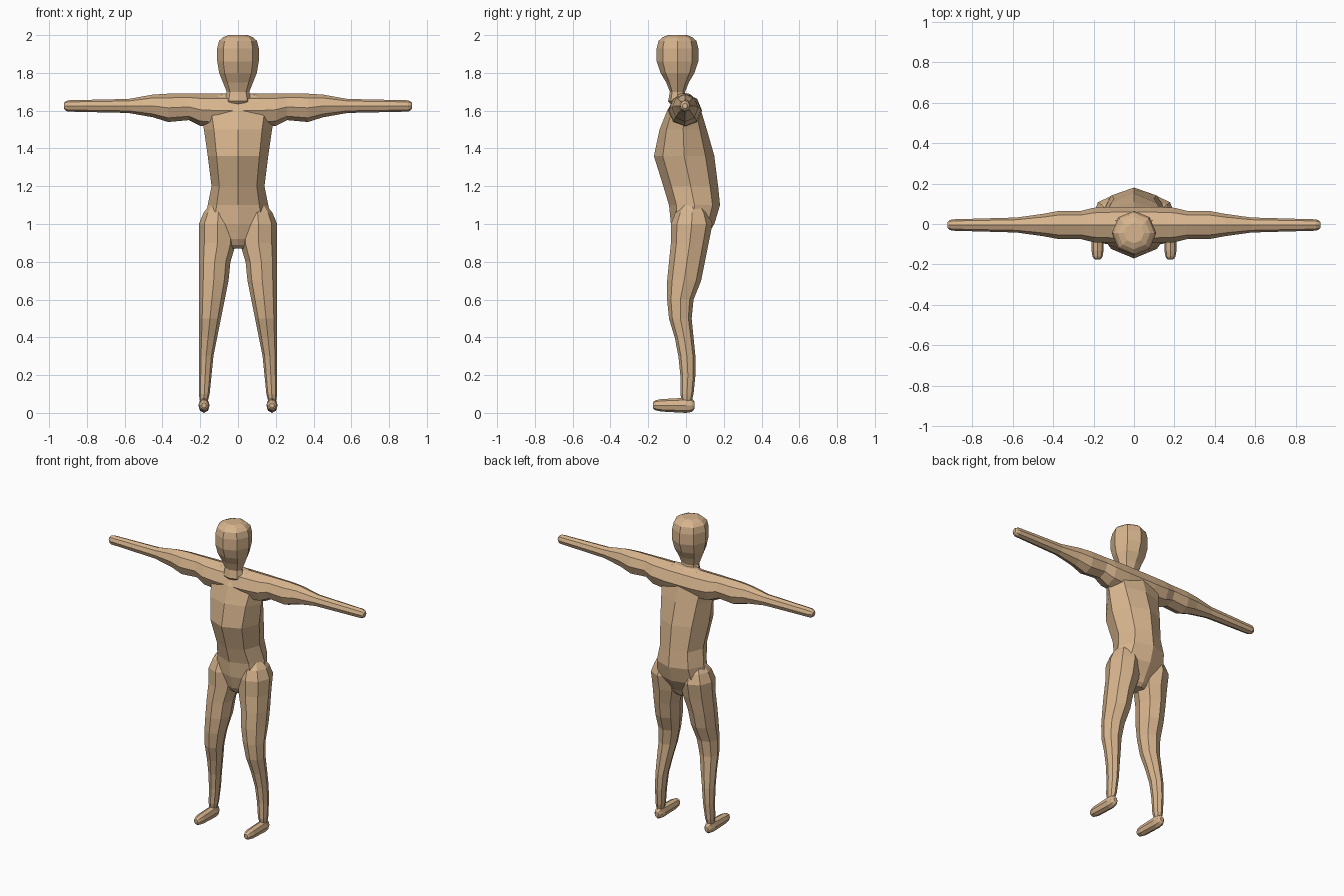
import bpy, bmesh, math
from mathutils import Vector

if "Cube" in bpy.data.objects:
    bpy.data.objects.remove(bpy.data.objects["Cube"])

TAN = (0.68, 0.46, 0.27, 1)
skin = bpy.data.materials.new("tan skin")
skin.use_nodes = True
skin.diffuse_color = TAN
skin.node_tree.nodes["Principled BSDF"].inputs["Base Color"].default_value = TAN


def octagon(bm, center, across, upward):
    """Add one eight-sided cross-section with two radius vectors."""
    angles = [corner * math.tau / 8 for corner in range(8)]
    return [bm.verts.new(center + across * math.cos(angle) + upward * math.sin(angle))
            for angle in angles]


def rounded(sections, start_dome, end_dome):
    """Extend both ends of a limb with shrinking sections."""
    axis = (sections[-1][0] - sections[0][0]).normalized()

    def dome(section, reach):
        center, across, upward = section
        return [(center + axis * reach * along, across * size, upward * size)
                for along, size in ((0.6, 0.8), (1, 0.5))]

    start = dome(sections[0], -start_dome)
    end = dome(sections[-1], end_dome)
    return start[::-1] + sections + end


def loft(name, sections, start_dome, end_dome):
    """Bridge the cross-sections into a closed, flat-faceted part."""
    bm = bmesh.new()
    loops = [octagon(bm, *section)
             for section in rounded(sections, start_dome, end_dome)]
    for lower, upper in zip(loops, loops[1:]):
        for corner in range(8):
            before = corner - 1
            bm.faces.new((lower[before], lower[corner], upper[corner], upper[before]))
    for loop in (loops[0], loops[-1]):
        middle = bm.verts.new(sum((vert.co for vert in loop), Vector()) / len(loop))
        for corner in range(8):
            bm.faces.new((loop[corner - 1], loop[corner], middle))
    bmesh.ops.recalc_face_normals(bm, faces=bm.faces)
    mesh = bpy.data.meshes.new(name)
    bm.to_mesh(mesh)
    bm.free()
    mesh.materials.append(skin)
    part = bpy.data.objects.new(name, mesh)
    bpy.context.collection.objects.link(part)
    return part


def upright(height, left, right, front, back):
    """Horizontal cross-section given by its four extents."""
    center = Vector(((left + right) / 2, (front + back) / 2, height))
    across = Vector(((right - left) / 2, 0, 0))
    return center, across, Vector((0, (back - front) / 2, 0))


# Torso: height, half width, front, back
torso_profile = [
    (0.92, 0.12, -0.06, 0.1), (1, 0.18, -0.08, 0.15), (1.1, 0.16, -0.09, 0.18),
    (1.2, 0.14, -0.12, 0.17), (1.36, 0.16, -0.17, 0.15), (1.5, 0.18, -0.14, 0.11),
    (1.6, 0.2, -0.1, 0.08), (1.67, 0.16, -0.06, 0.04)]
body = loft("body", [upright(height, -width, width, front, back)
                     for height, width, front, back in torso_profile], 0.05, 0.02)

# Head and neck: height, half width, half depth
head_profile = [
    (1.65, 0.07, 0.05), (1.7, 0.06, 0.04), (1.75, 0.08, 0.06), (1.8, 0.1, 0.09),
    (1.86, 0.11, 0.11), (1.93, 0.11, 0.11), (1.97, 0.1, 0.1)]
head_center = -0.045
parts = [loft("head", [upright(height, -width, width, head_center - depth, head_center + depth)
                       for height, width, depth in head_profile], 0.02, 0.03)]

# Arms: one span through both shoulders; reach, half depth, half height
arm_profile = [
    (0.1, 0.09, 0.09), (0.2, 0.085, 0.085), (0.26, 0.07, 0.07), (0.37, 0.07, 0.075),
    (0.45, 0.055, 0.06), (0.58, 0.037, 0.037), (0.9, 0.028, 0.03)]
arm_axis, shoulder_top = 1.625, 1.69


def arm_section(side, reach, depth, height):
    center = Vector((side * reach, -0.005, min(arm_axis, shoulder_top - height)))
    return center, Vector((0, depth, 0)), Vector((0, 0, height))


right_half = [arm_section(-1, *row) for row in reversed(arm_profile)]
left_half = [arm_section(1, *row) for row in arm_profile]
parts.append(loft("arms", right_half + left_half, 0.022, 0.022))

# Legs, at even heights from the ankle up: inner edge, front, back
leg_profile = [
    (0.15, -0.03, 0.04), (0.14, -0.03, 0.05), (0.13, -0.04, 0.05), (0.11, -0.06, 0.04),
    (0.09, -0.09, 0.03), (0.07, -0.1, 0.04), (0.05, -0.1, 0.08), (0.04, -0.09, 0.1),
    (0.01, -0.08, 0.12), (0.01, -0.08, 0.14)]
leg_spacing, leg_outer = 0.1, 0.207

# Feet: distance along y, half width, half height
foot_profile = [(-0.16, 0.025, 0.027), (-0.13, 0.03, 0.033), (0, 0.03, 0.04), (0.03, 0.025, 0.035)]

for side, label in ((1, "left"), (-1, "right")):
    leg = [upright(leg_spacing * step, side * inner, side * leg_outer, front, back)
           for step, (inner, front, back) in enumerate(leg_profile, start=1)]
    parts.append(loft(label + "_leg", leg, 0.05, 0.1))
    foot = [(Vector((side * 0.18, along, 0.04)), Vector((width, 0, 0)), Vector((0, 0, height)))
            for along, width, height in foot_profile]
    parts.append(loft(label + "_foot", foot, 0.015, 0.015))

# Weld every part into one skin
for part in parts:
    weld = body.modifiers.new("weld " + part.name, "BOOLEAN")
    weld.operation = "UNION"
    weld.solver = "EXACT"
    weld.object = part
bpy.context.view_layer.update()
depsgraph = bpy.context.evaluated_depsgraph_get()
welded = bpy.data.meshes.new_from_object(body.evaluated_get(depsgraph))
body.modifiers.clear()
body.data = welded
for part in parts:
    bpy.data.objects.remove(part)
